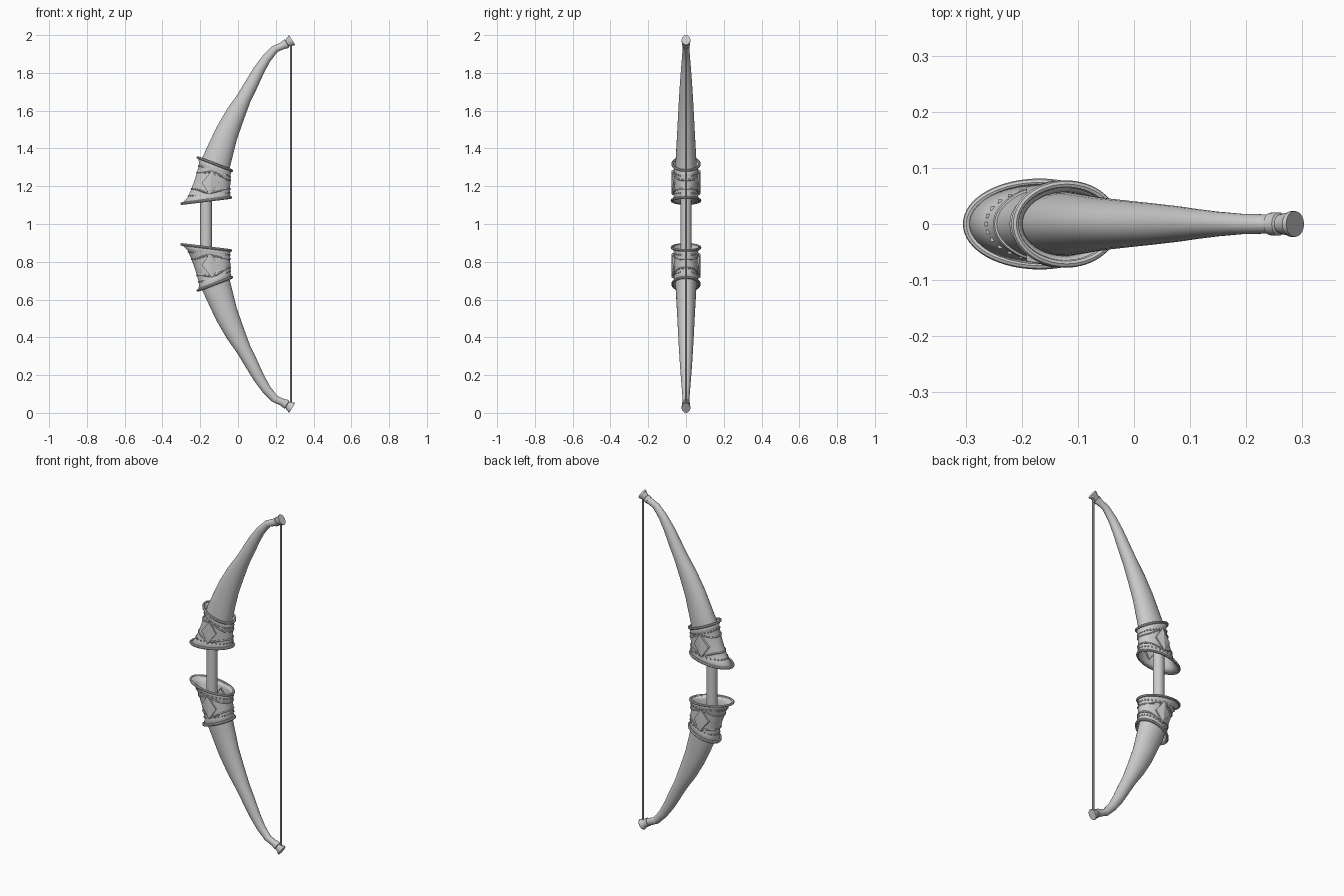
import bpy, bmesh, math
from mathutils import Vector

if "Cube" in bpy.data.objects:
    bpy.data.objects.remove(bpy.data.objects["Cube"])

MID = 1.0  # mirror plane height; upper parts are mirrored to the lower half


def finish(name, bm, mirror=True, angle=35, thick=0):
    bmesh.ops.recalc_face_normals(bm, faces=bm.faces[:])
    me = bpy.data.meshes.new(name)
    bm.to_mesh(me)
    bm.free()
    me.polygons.foreach_set("use_smooth", [True] * len(me.polygons))
    me.set_sharp_from_angle(angle=math.radians(angle))
    ob = bpy.data.objects.new(name, me)
    ob.location.z = MID
    bpy.context.collection.objects.link(ob)
    if thick:
        s = ob.modifiers.new("Thickness", 'SOLIDIFY')
        s.thickness, s.offset = thick, -1
    if mirror:
        m = ob.modifiers.new("Mirror", 'MIRROR')
        m.use_axis = (False, False, True)
        m.use_mirror_merge = False
    return ob


def ring_point(s, a):
    # station = left x, left z, right x, right z, half depth
    lx, lz, rx, rz, hy = s
    c = math.cos(a)
    return Vector(((lx + rx) / 2 + c * (rx - lx) / 2, hy * math.sin(a),
                   (lz + rz) / 2 + c * (rz - lz) / 2 - MID))


def skin(bm, loops, closed=False):
    n = len(loops[0])
    pairs = list(zip(loops, loops[1:])) + ([(loops[-1], loops[0])] if closed else [])
    for a, b in pairs:
        for i in range(n):
            bm.faces.new((a[i], a[(i + 1) % n], b[(i + 1) % n], b[i]))


def loft(name, stations, caps=True, sides=28, thick=0, mirror=True):
    bm = bmesh.new()
    loops = [[bm.verts.new(ring_point(s, 2 * math.pi * i / sides)) for i in range(sides)]
             for s in stations]
    skin(bm, loops)
    if caps:
        bm.faces.new(loops[0])
        bm.faces.new(loops[-1])
    return finish(name, bm, mirror, thick=thick)


def tube(name, pts, r, sides=8):
    # closed tube following a loop of points
    bm = bmesh.new()
    n = len(pts)
    centre = sum(pts, Vector()) / n
    loops = []
    for i, p in enumerate(pts):
        t = (pts[(i + 1) % n] - pts[i - 1]).normalized()
        out = p - centre
        out = (out - t * out.dot(t)).normalized()
        up = t.cross(out)
        loops.append([bm.verts.new(p + r * (out * math.cos(a) + up * math.sin(a)))
                      for a in (2 * math.pi * k / sides for k in range(sides))])
    skin(bm, loops, True)
    return finish(name, bm)


# horn limb
loft("limb", [(-.215, 1.25, -.052, 1.22, .058), (-.19, 1.35, -.045, 1.29, .056),
              (-.115, 1.51, -.005, 1.45, .047), (-.06, 1.605, .03, 1.55, .042),
              (0, 1.69, .065, 1.645, .037), (.045, 1.765, .106, 1.73, .032),
              (.085, 1.83, .135, 1.795, .027), (.13, 1.89, .17, 1.86, .022),
              (.18, 1.94, .21, 1.912, .018), (.234, 1.965, .256, 1.931, .017)])

# flared tip cap
cap = []
for s, h, y in ((-.052, .023, .02), (-.034, .024, .021), (-.031, .02, .017),
                (-.012, .026, .021), (-.008, .030, .023), (0, .030, .023)):
    cx, cz = .287 + .85 * s, 1.974 + .53 * s
    cap.append((cx - .53 * h, cz + .85 * h, cx + .53 * h, cz - .85 * h, y))
loft("tip_cap", cap)

# hollow cuff with flared ends
LOW, HIGH = (-.268, 1.137, -.042, 1.158, .064), (-.205, 1.322, -.04, 1.258, .063)
RIM_LOW, RIM_HIGH = (-.298, 1.108, -.038, 1.14, .074), (-.212, 1.352, -.033, 1.283, .071)


def body(t):
    s = [a + (b - a) * t for a, b in zip(LOW, HIGH)]
    s[0] += .012 * 4 * t * (1 - t) * .5
    return s


loft("cuff", [RIM_LOW] + [body(t / 4) for t in range(5)] + [RIM_HIGH],
     caps=False, sides=40, thick=.006)
ANG = [2 * math.pi * i / 64 for i in range(64)]
for nm, s in (("cuff_lower_rim", RIM_LOW), ("cuff_upper_rim", RIM_HIGH)):
    tube(nm, [ring_point(s, a) for a in ANG], .007)

# raised trim bands that swing away around the diamonds
for nm, base, swing in (("lower_band", .27, -.14), ("upper_band", .74, .14)):
    tube(nm, [ring_point(body(base + swing * abs(math.sin(a)) ** 6), a) for a in ANG], .005, 6)

# stitches beside both rims
bm = bmesh.new()
for t in (.06, .93):
    for i in range(28):
        p = ring_point(body(t), 2 * math.pi * i / 28)
        cube = bmesh.ops.create_cube(bm, size=.007)
        bmesh.ops.translate(bm, verts=cube["verts"], vec=p)
finish("stitches", bm)

# diamond plates on both sides
bm = bmesh.new()
for side in (-1, 1):
    c = Vector((-.145, 0, 1.22 - MID))
    corners = [(-.047, -.002, .061), (.008, .066, .07), (.047, .002, .061), (-.004, -.066, .07)]
    loops = []
    for k, dy in ((1, -.02), (1, .005), (.72, .007)):
        loops.append([bm.verts.new(c + Vector((x * k, side * (y + dy), z * k)))
                      for x, z, y in corners])
    skin(bm, loops)
    top = bm.verts.new(c + Vector((0, side * .076, 0)))
    for i in range(4):
        bm.faces.new((loops[2][i], loops[2][(i + 1) % 4], top))
finish("diamond_plate", bm, angle=20)

# grip and string
loft("grip", [(-.2, z, -.138, z, .029) for z in (.74, 1.26)], sides=20, mirror=False)
loft("string", [(.274, z, .286, z, .006) for z in (.04, 1.96)], sides=8, mirror=False)
